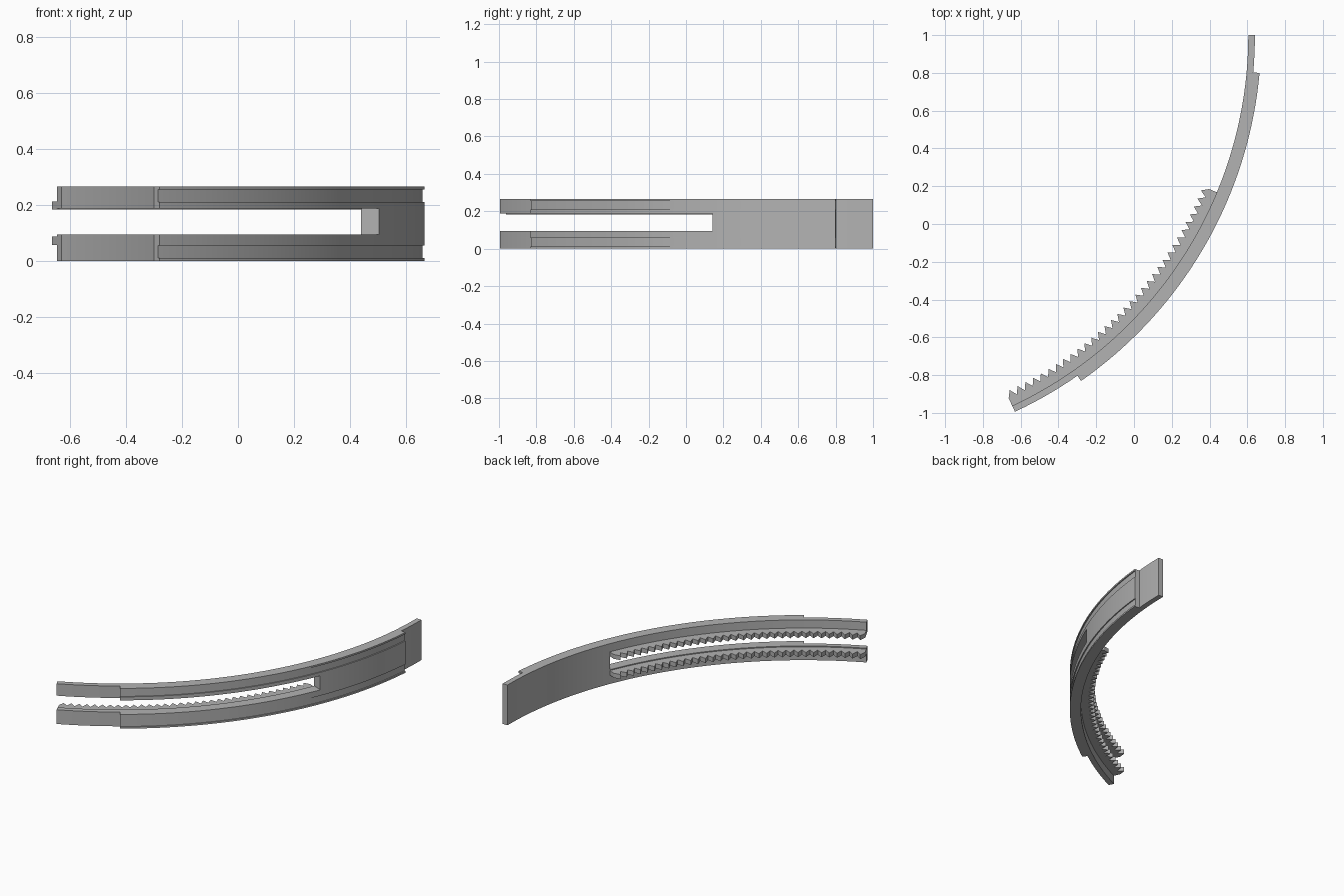
import bpy, bmesh, math

cube = bpy.data.objects.get("Cube")
if cube:
    bpy.data.objects.remove(cube, do_unlink=True)

# Shared dimensions: arc centre, radii, heights and angles in degrees
CX, CY = -1.56, 1.0
R_IN, R_MID, R_OUT = 2.165, 2.2, 2.2335
GROOVE = 0.007
TOP, SLOT_LOW, SLOT_HIGH = 0.266, 0.094, 0.187
A_TIP, A_STEP, A_SLOT, A_TAB = -65.0, -55.05, -22.6, -5.15

grey = bpy.data.materials.new("mid_grey")
grey.use_nodes = True
grey.diffuse_color = (0.45, 0.45, 0.45, 1)
grey.node_tree.nodes["Principled BSDF"].inputs["Base Color"].default_value = grey.diffuse_color


def place(r, angle, z):
    a = math.radians(angle)
    return (CX + r * math.cos(a), CY + r * math.sin(a), z)


def finish(name, bm):
    bmesh.ops.recalc_face_normals(bm, faces=bm.faces)
    mesh = bpy.data.meshes.new(name)
    bm.to_mesh(mesh)
    bm.free()
    mesh.materials.append(grey)
    obj = bpy.data.objects.new(name, mesh)
    bpy.context.collection.objects.link(obj)
    bpy.ops.object.select_all(action='DESELECT')
    obj.select_set(True)
    bpy.context.view_layer.objects.active = obj
    bpy.ops.object.shade_smooth_by_angle(angle=math.radians(20))
    return obj


def sweep(name, profile, start, end):
    """Sweep a closed (radius, height) profile along the arc."""
    bm = bmesh.new()
    steps = max(6, round((end - start) * 2))
    rings = [[bm.verts.new(place(r, start + (end - start) * i / steps, z))
              for r, z in profile] for i in range(steps + 1)]
    n = len(profile)
    for a, b in zip(rings, rings[1:]):
        for j in range(n):
            k = (j + 1) % n
            bm.faces.new((a[j], a[k], b[k], b[j]))
    bm.faces.new(rings[0])
    bm.faces.new(rings[-1])
    return finish(name, bm)


def plain(low, high, outer):
    return [(R_IN, low), (outer, low), (outer, high), (R_IN, high)]


def grooved(low, high, grooves):
    """Thick section with shallow channels cut into its outer face."""
    pts = [(R_IN, low), (R_OUT, low)]
    for g0, g1 in grooves:
        pts += [(R_OUT, g0), (R_OUT - GROOVE, g0), (R_OUT - GROOVE, g1), (R_OUT, g1)]
    return pts + [(R_OUT, high), (R_IN, high)]


def rack(name, low, high, teeth=33):
    """Toothed strip on the inner face."""
    half = (A_SLOT - A_TIP) / (2 * teeth)
    inner = [(2.084 if i % 2 else 2.121, A_TIP + half * i) for i in range(2 * teeth + 1)]
    outer = [(R_IN + 0.001, a) for r, a in inner]
    bm = bmesh.new()
    layers = [[[bm.verts.new(place(r, a, z)) for r, a in side]
               for side in (inner, outer)] for z in (low, high)]
    (li, lo), (hi, ho) = layers
    for i in range(2 * teeth):
        bm.faces.new((li[i], li[i + 1], hi[i + 1], hi[i]))
        bm.faces.new((lo[i], lo[i + 1], ho[i + 1], ho[i]))
        bm.faces.new((li[i], li[i + 1], lo[i + 1], lo[i]))
        bm.faces.new((hi[i], hi[i + 1], ho[i + 1], ho[i]))
    for e in (0, -1):
        bm.faces.new((li[e], lo[e], ho[e], hi[e]))
    return finish(name, bm)


LOW_GROOVE, HIGH_GROOVE = (0.011, 0.056), (0.21, 0.255)

# Solid end of the band and its thin tab
sweep("solid_band", grooved(0, TOP, [LOW_GROOVE, HIGH_GROOVE]), A_SLOT, A_TAB)
sweep("end_tab", plain(0, TOP, R_MID), A_TAB, 0)

# Two rails on either side of the slot, each with a thin tip and a toothed rack
for side, low, high, groove, r0, r1 in (
        ("lower", 0, SLOT_LOW, LOW_GROOVE, 0.058, 0.088),
        ("upper", SLOT_HIGH, TOP, HIGH_GROOVE, 0.183, 0.212)):
    sweep(side + "_rail", grooved(low, high, [groove]), A_STEP, A_SLOT)
    sweep(side + "_rail_tip", plain(low, high, R_MID), A_TIP, A_STEP)
    rack(side + "_rack", r0, r1)
